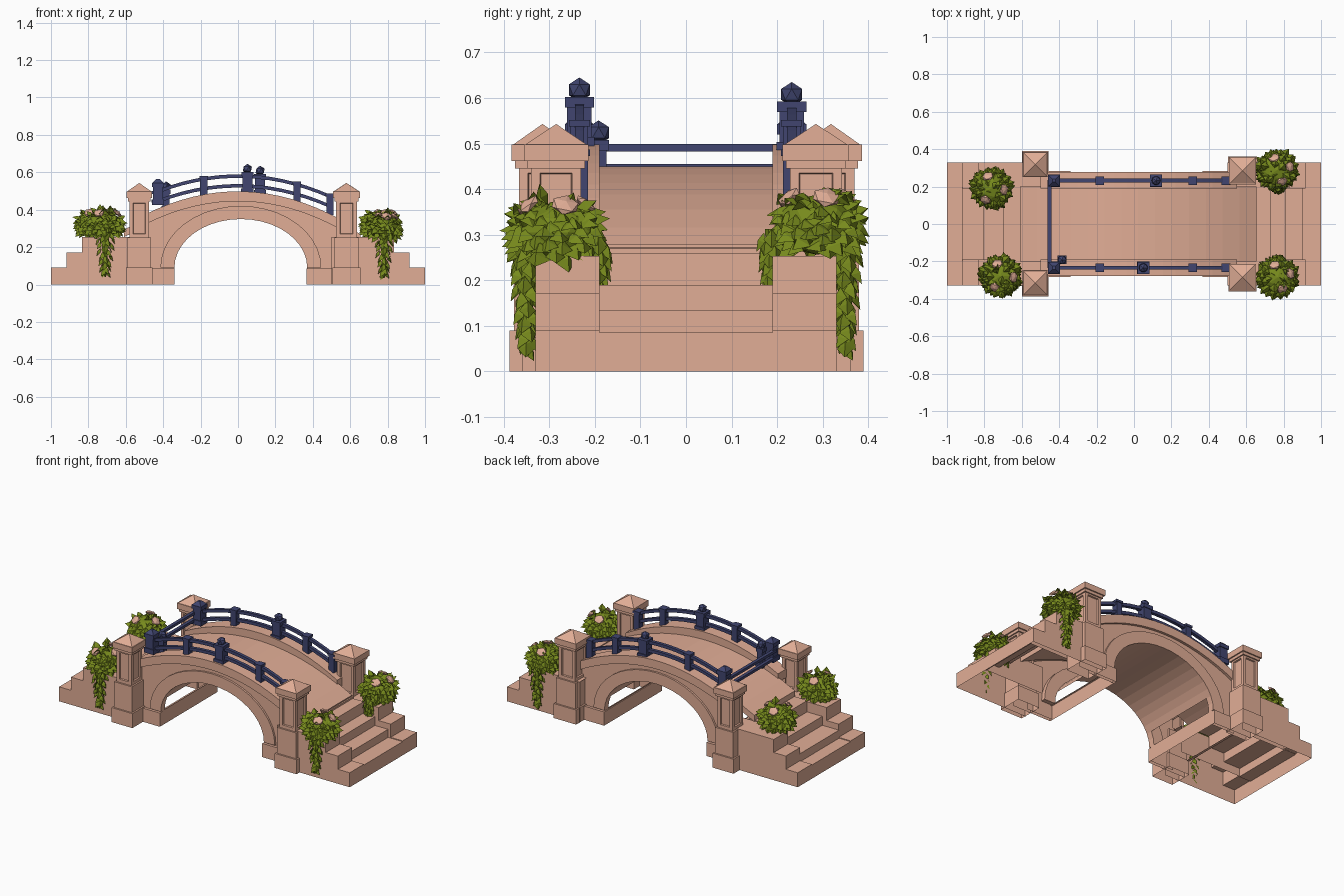
import bpy, bmesh, math, random
from mathutils import Vector, Matrix

if "Cube" in bpy.data.objects:
    bpy.data.objects.remove(bpy.data.objects["Cube"])
random.seed(4)

def material(name, rgb):
    m = bpy.data.materials.new(name)
    m.diffuse_color = (*rgb, 1)
    m.use_nodes = True
    m.node_tree.nodes["Principled BSDF"].inputs["Base Color"].default_value = m.diffuse_color
    return m

STONE = material("pink stone", (0.755, 0.42, 0.305))
NAVY = material("navy iron", (0.052, 0.060, 0.160))
LEAF = material("leaf green", (0.185, 0.255, 0.012))

def finish(bm, name, *mats, normals=True, drop=None):
    if normals:
        bmesh.ops.recalc_face_normals(bm, faces=bm.faces[:])
    if drop:  # remove hidden or open faces by rule
        bmesh.ops.delete(bm, geom=[f for f in bm.faces if drop(f)], context='FACES')
    me = bpy.data.meshes.new(name)
    bm.to_mesh(me)
    bm.free()
    for m in mats:
        me.materials.append(m)
    ob = bpy.data.objects.new(name, me)
    bpy.context.collection.objects.link(ob)
    return ob

def underside(f):
    return all(v.co.z < 0.001 for v in f.verts)

def body_opening(f):
    """Underside, buried ends and the open lower strips of the vault."""
    xs, ys, zs = zip(*(v.co for v in f.verts))
    ends = max(xs) < -0.49 or min(xs) > 0.54
    vault = max(ys) - min(ys) > 0.1 and min(zs) > 0.085 and max(zs) < 0.175
    return underside(f) or ends or vault

def add_box(bm, x0, x1, y0, y1, z0, z1):
    mat = Matrix.Translation(((x0+x1)/2, (y0+y1)/2, (z0+z1)/2)) @ Matrix.Diagonal((x1-x0, y1-y0, z1-z0, 1))
    return bmesh.ops.create_cube(bm, size=1, matrix=mat)["verts"]

def loft(name, a, b, y0, y1, mat=STONE, drop=None):
    """Solid between two (x, z) polylines of equal length, spanning y0..y1."""
    bm = bmesh.new()
    rows = [[bm.verts.new((p[0], y, p[1])) for p in line]
            for line, y in ((a, y0), (b, y0), (b, y1), (a, y1))]
    n = len(a)
    for k in range(4):
        r, s = rows[k], rows[(k+1) % 4]
        for i in range(n-1):
            bm.faces.new((r[i], r[i+1], s[i+1], s[i]))
    for i in (0, n-1):
        bm.faces.new([r[i] for r in rows])
    return finish(bm, name, mat, drop=drop)

def sheet(name, pts, y0, y1, inner_floor=None):
    """Stepped skin, open underneath; side walls if inner_floor is given (y0 is the inner side)."""
    bm = bmesh.new()
    r = [bm.verts.new((x, y0, z)) for x, z in pts]
    s = [bm.verts.new((x, y1, z)) for x, z in pts]
    last = len(pts) - (1 if inner_floor is None else 2)
    for i in range(last):
        bm.faces.new((r[i], r[i+1], s[i+1], s[i]))
    if inner_floor is not None:
        bm.faces.new([bm.verts.new((x, y0, max(z, inner_floor))) for x, z in pts])
        bm.faces.new(s)
    return finish(bm, name, STONE)

def arc(h, c, x0, x1, n):
    return [(x, h - c*x*x) for x in (x0 + (x1-x0)*i/n for i in range(n+1))]

# Arch body, archivolt rings, curbs and deck
N = 20
def ellipse(a, b):
    return [(0.015 - a*math.cos(math.pi*i/N), 0.09 + b*math.sin(math.pi*i/N)) for i in range(N+1)]

inner, outer = ellipse(0.355, 0.26), ellipse(0.43, 0.33)
top = arc(0.445, 0.42, -0.50, 0.55, N)
loft("arch_body", [(-0.34, 0)] + inner + [(0.37, 0)], [(-0.50, 0)] + top + [(0.55, 0)], -0.262, 0.262, drop=body_opening)
loft("deck", arc(0.41, 0.42, -0.61, 0.655, 14), arc(0.45, 0.42, -0.61, 0.655, 14), -0.2, 0.2)
for s, side in ((-1, "front"), (1, "back")):
    loft(f"{side}_arch_ring", inner, outer, s*0.235, s*0.274)
    loft(f"{side}_curb", arc(0.445, 0.5, -0.5, 0.55, 16), arc(0.498, 0.5, -0.5, 0.55, 16), s*0.19, s*0.278)

# Feet of the arch, as hollow frames with a ledge
for x0, x1, side in ((-0.60, -0.34, "left"), (0.365, 0.63, "right")):
    bm = bmesh.new()
    add_box(bm, x0, x1, -0.283, 0.283, 0, 0.085)
    lid = [f for f in bm.faces if f.normal.z > 0.5]
    bmesh.ops.inset_region(bm, faces=lid, thickness=0.024)
    bmesh.ops.delete(bm, geom=lid, context='FACES')
    finish(bm, f"{side}_arch_foot", STONE,
           drop=lambda f: underside(f) or all(abs(v.co.x) > 0.59 for v in f.verts))

# Corner pillars: plinth, pedestal, panelled shaft, cap and pyramid
def pillar(name, x, y, w):
    bm = bmesh.new()
    def block(h, z0, z1):
        return add_box(bm, x-h, x+h, y-h, y+h, z0, z1)
    h = w/2
    block(h+0.020, 0, 0.09)
    block(h+0.010, 0.09, 0.25)
    shaft = block(h, 0.25, 0.455)
    faces = [f for f in {f for v in shaft for f in v.link_faces} if abs(f.normal.z) < 0.5]
    faces.sort(key=lambda f: (f.calc_center_median().x, f.calc_center_median().y))
    bmesh.ops.inset_individual(bm, faces=faces, thickness=0.028, depth=0)
    bmesh.ops.inset_individual(bm, faces=faces, thickness=0.003, depth=-0.009)
    block(h+0.008, 0.445, 0.462)
    block(h+0.016, 0.462, 0.498)
    bmesh.ops.create_cone(bm, cap_ends=True, segments=4, radius1=(h+0.012)*math.sqrt(2), radius2=0, depth=0.045,
        matrix=Matrix.Translation((x, y, 0.5205)) @ Matrix.Rotation(math.pi/4, 4, 'Z'))
    finish(bm, name, STONE, drop=underside)

pillar("front_left_pillar", -0.528, -0.315, 0.104)
pillar("back_left_pillar", -0.528, 0.318, 0.104)
pillar("front_right_pillar", 0.58, -0.285, 0.110)
pillar("back_right_pillar", 0.58, 0.285, 0.114)

# Stairs between stepped side walls, hollow underneath
def steps(points):
    pts, z = [], 0
    for x, nz in points:
        pts += [(x, z), (x, nz)]
        z = nz
    return pts

for s, side in ((-1, "left"), (1, "right")):
    xs = (1, 0.92, 0.805, 0.70) if s < 0 else (1, 0.90, 0.81, 0.73)
    end = 0.60 if s < 0 else 0.65
    sheet(f"{side}_stairs", steps([(s*x, z) for x, z in zip(xs, (0.085, 0.135, 0.19, 0.26))]) + [(s*end, 0.26), (s*end, 0.28)],
          -0.195, 0.195)
    wall = steps([(s*1, 0.09), (s*0.918, 0.172), (s*0.835, 0.253)]) + [(s*0.5, 0.253), (s*0.5, 0)]
    for t, face in ((-1, "front"), (1, "back")):
        sheet(f"{face}_{side}_stair_wall", wall, t*0.19, t*0.33, 0.085)

# Railings: curved double rails with small posts and finial posts
def small_post(bm, x, y):
    z = 0.58 - 0.45*x*x
    add_box(bm, x-0.019, x+0.019, y-0.019, y+0.019, z-0.10, z+0.008)
    add_box(bm, x-0.023, x+0.023, y-0.023, y+0.023, z+0.002, z+0.016)

def big_post(bm, x, y, z0, ball=True, h=0.027):
    add_box(bm, x-h-0.006, x+h+0.006, y-h-0.006, y+h+0.006, z0, z0+0.03)
    add_box(bm, x-h, x+h, y-h, y+h, z0+0.03, z0+0.10)
    add_box(bm, x-h-0.005, x+h+0.005, y-h-0.005, y+h+0.005, z0+0.095, z0+0.118)
    if ball:
        bmesh.ops.create_icosphere(bm, subdivisions=1, radius=0.027, matrix=Matrix.Translation((x, y, z0+0.134)))
    else:
        bmesh.ops.create_cone(bm, cap_ends=True, segments=4, radius1=0.045, radius2=0.012, depth=0.022,
            matrix=Matrix.Translation((x, y, z0+0.128)) @ Matrix.Rotation(math.pi/4, 4, 'Z'))

for y, side, mid in ((-0.234, "front", 0.05), (0.232, "back", 0.118)):
    for k, dz in (("upper", 0), ("lower", -0.052)):
        loft(f"{side}_{k}_rail", arc(0.57+dz, 0.45, -0.43, 0.5, 14), arc(0.589+dz, 0.45, -0.43, 0.5, 14),
             y-0.010, y+0.010, NAVY)
    bm = bmesh.new()
    for x in (-0.183, 0.315, 0.492):
        small_post(bm, x, y)
    big_post(bm, mid, y, 0.484 if y < 0 else 0.474)
    big_post(bm, -0.428, y, 0.425, False)
    if y < 0:  # extra post beside the front corner
        big_post(bm, -0.385, -0.192, 0.39, True, 0.018)
    finish(bm, f"{side}_railing_posts", NAVY)

# Rail crossing the left end of the deck
bm = bmesh.new()
for z in (0.447, 0.491):
    add_box(bm, -0.462, -0.442, -0.235, 0.235, z-0.008, z+0.008)
finish(bm, "cross_rail", NAVY)

# Leafy planting: folded pointed leaves on a core, plus trailing vines
def leaf(bm, p, d, length, width):
    d = d.normalized()
    side = d.cross(Vector((0, 0, 1)))
    if side.length < 0.05:
        side = Vector((1, 0, 0))
    side.normalize()
    lift = side.cross(d) * width * 0.3
    m = p + d*length*0.45
    b, l, r, t = [bm.verts.new(v) for v in (p, m + side*width/2 - lift, m - side*width/2 - lift, p + d*length)]
    c = bm.verts.new(m + lift*0.6)
    for f in ((b, c, l), (b, r, c), (l, c, t), (c, r, t)):
        bm.faces.new(f)

def bush(name, x, y, z, vines):
    bm = bmesh.new()
    centre = Vector((x, y, z))
    bmesh.ops.create_icosphere(bm, subdivisions=2, radius=1,
        matrix=Matrix.Translation(centre) @ Matrix.Diagonal((0.095, 0.09, 0.066, 1)))
    for i in range(100):
        u = 1 - 1.6*(i+0.5)/100
        a = i*2.39996
        r = math.sqrt(1-u*u)
        n = Vector((r*math.cos(a), r*math.sin(a), u))
        p = centre + Vector((n.x*0.085, n.y*0.08, n.z*0.066))
        d = n + Vector((random.uniform(-.4, .4), random.uniform(-.4, .4), random.uniform(-1.4, -0.3)))
        leaf(bm, p, d, random.uniform(0.04, 0.054), random.uniform(0.04, 0.055))
    for vx, vy, zend, w in vines:
        ztop = z - 0.01
        h = ztop - zend
        bmesh.ops.create_cone(bm, cap_ends=True, segments=6, radius1=0.005, radius2=w*0.5, depth=h,
            matrix=Matrix.Translation((vx, vy, ztop-h/2)))
        for i in range(36):
            t = i/35
            a = i*2.4
            rad = w*0.6*(1-t) + 0.007
            p = Vector((vx + rad*math.cos(a), vy + 0.7*rad*math.sin(a), ztop - t*(h-0.03)))
            leaf(bm, p, Vector((math.cos(a)*0.5, math.sin(a)*0.4, -1)), 0.046, 0.036)
    # Blossoms sitting on the crown
    for i in range(3):
        a = i*1.5 - 1.2 if x > 0 else i*1.9 - 2.0
        n = Vector((math.cos(a)*0.7, math.sin(a)*0.7, 0.75)).normalized()
        p = centre + Vector((n.x*0.104, n.y*0.098, n.z*0.082))
        start = len(bm.faces)
        bmesh.ops.create_icosphere(bm, subdivisions=1, radius=1,
            matrix=Matrix.Translation(p) @ n.to_track_quat('Z', 'Y').to_matrix().to_4x4() @ Matrix.Diagonal((0.033, 0.030, 0.012, 1)))
        bm.faces.ensure_lookup_table()
        for f in bm.faces[start:]:
            f.material_index = 1
    finish(bm, name, LEAF, STONE, normals=False)

bush("front_left_bush", -0.715, -0.278, 0.322, [(-0.71, -0.345, 0.04, 0.06)])
bush("back_left_bush", -0.765, 0.19, 0.325, [])
bush("front_right_bush", 0.768, -0.285, 0.305, [(0.78, -0.35, 0.035, 0.055), (0.77, -0.192, 0.16, 0.03)])
bush("back_right_bush", 0.765, 0.288, 0.322, [(0.78, 0.35, 0.035, 0.055), (0.77, 0.188, 0.16, 0.03)])
